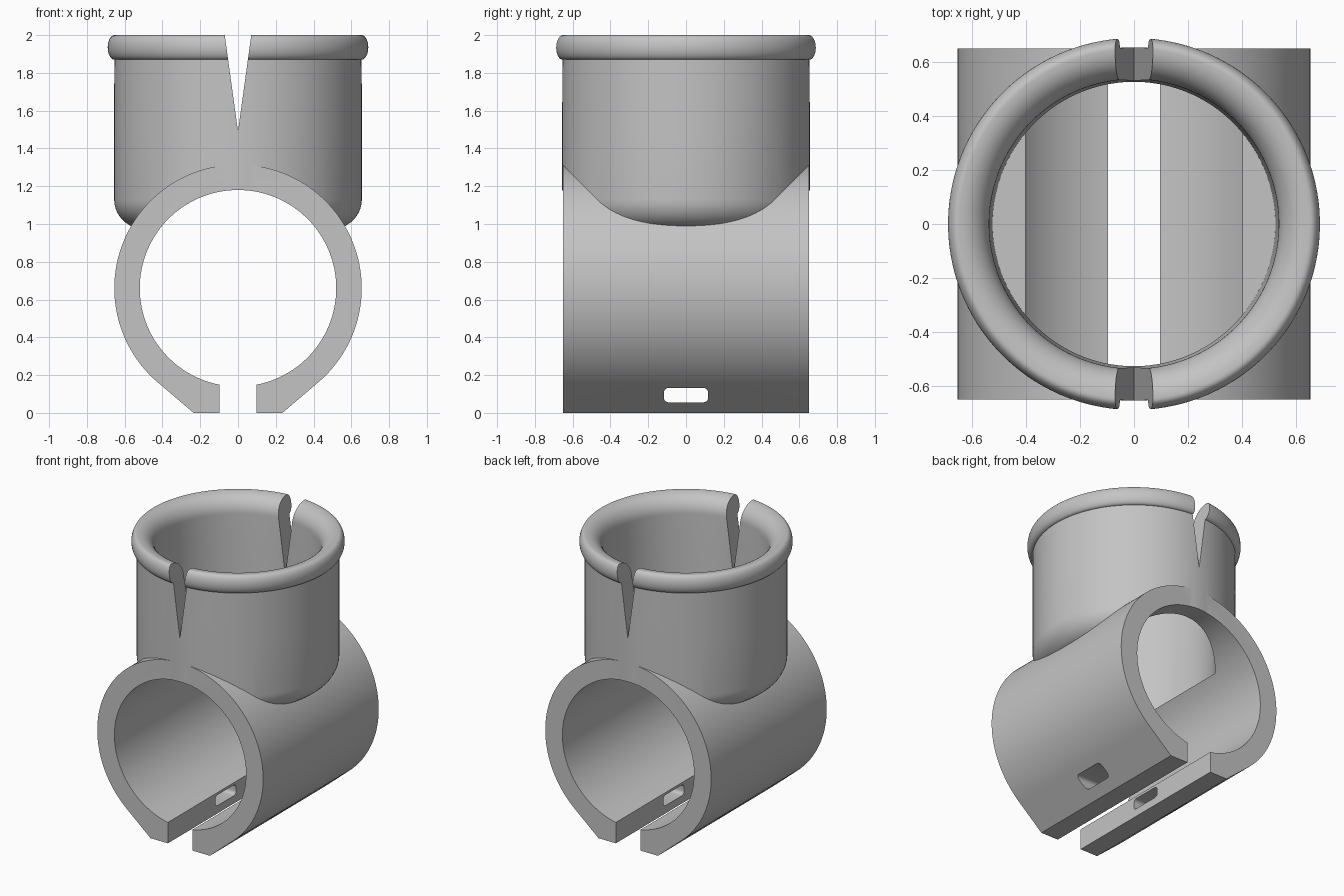
import bpy
import bmesh
from math import sin, cos, pi, radians, sqrt, atan2, acos

old = bpy.data.objects.get("Cube")
if old:
    bpy.data.objects.remove(old, do_unlink=True)

grey = bpy.data.materials.new("plain grey")
grey.use_nodes = True
COLOUR = (0.55, 0.55, 0.55, 1)
grey.diffuse_color = COLOUR
grey.node_tree.nodes["Principled BSDF"].inputs["Base Color"].default_value = COLOUR

SEG = 128
BORE_Z, OUTER, BORE, HALF = 0.66, 0.655, 0.52, 0.652


def loft(name, rings):
    """Solid from a stack of equal vertex rings, capped at both ends."""
    bm = bmesh.new()
    rows = [[bm.verts.new(p) for p in ring] for ring in rings]
    n = len(rows[0])
    for low, high in zip(rows, rows[1:]):
        for i in range(n):
            j = (i + 1) % n
            bm.faces.new((low[i], low[j], high[j], high[i]))
    bm.faces.new(rows[0][::-1])
    bm.faces.new(rows[-1])
    bmesh.ops.recalc_face_normals(bm, faces=bm.faces)
    mesh = bpy.data.meshes.new(name)
    bm.to_mesh(mesh)
    bm.free()
    mesh.materials.append(grey)
    obj = bpy.data.objects.new(name, mesh)
    bpy.context.collection.objects.link(obj)
    return obj


def revolve(name, profile):
    turns = [2 * pi * (i + 0.5) / SEG for i in range(SEG)]
    return loft(name, [[(r * cos(a), r * sin(a), z) for a in turns] for r, z in profile])


def prism_y(name, outline, half):
    return loft(name, [[(x, y, z) for x, z in outline] for y in (-half, half)])


def prism_x(name, outline, half):
    return loft(name, [[(x, y, z) for y, z in outline] for x in (-half, half)])


def arc(cx, cz, rx, rz, start, end, steps):
    angles = [radians(start + (end - start) * i / steps) for i in range(steps + 1)]
    return [(cx + rx * cos(a), cz + rz * sin(a)) for a in angles]


def combine(target, tool, operation):
    mod = target.modifiers.new(operation.title(), 'BOOLEAN')
    mod.operation = operation
    mod.solver = 'EXACT'
    mod.object = tool
    bpy.context.view_layer.objects.active = target
    bpy.ops.object.modifier_apply(modifier=mod.name)
    bpy.data.objects.remove(tool, do_unlink=True)


# Clamp: round tube whose sides run tangentially into two flat feet
FOOT = 0.235
tangent = atan2(-BORE_Z, FOOT) + acos(OUTER / sqrt(FOOT ** 2 + BORE_Z ** 2))
t = tangent * 180 / pi
outline = arc(0, BORE_Z, OUTER, OUTER, t, 180 - t, SEG) + [(-FOOT, 0), (FOOT, 0)]
body = prism_y("clamp_with_cup", outline, HALF)

# Cup: rounded base, straight wall, rolled rim bead
cup = revolve("cup", arc(0.5, 1.13, 0.156, 0.155, -90, 0, 10)
              + [(0.656, 1.5)]
              + arc(0.655, 1.935, 0.035, 0.065, -90, 90, 16))
combine(body, cup, 'UNION')

# Cup interior with flat floor and flared mouth
hollow = revolve("cup_hollow", [(0.525, 0.99)]
                 + arc(0.65, 1.88, 0.113, 0.12, 180, 90, 12) + [(0.65, 2.1)])
combine(body, hollow, 'DIFFERENCE')

# Clamp bore and the gap between the feet
bore = prism_y("bore", arc(0, BORE_Z, BORE, BORE, 0, 360 - 360 / SEG, SEG - 1), 1)
combine(body, bore, 'DIFFERENCE')
GAP = 0.097
gap = prism_y("gap", [(-GAP, -0.1), (GAP, -0.1), (GAP, 0.4), (-GAP, 0.4)], 1)
combine(body, gap, 'DIFFERENCE')

# Strap slot with rounded corners through both feet
slot_outline = []
for k, (sy, sz) in enumerate([(1, 1), (-1, 1), (-1, -1), (1, -1)]):
    slot_outline += arc(sy * 0.092, 0.094 + sz * 0.013, 0.025, 0.025, 90 * k, 90 * k + 90, 5)
combine(body, prism_x("strap_slot", slot_outline, 1), 'DIFFERENCE')

# V notches in the front and back of the rim
notch = prism_y("rim_notch", [(0, 1.49), (0.084, 2.1), (-0.084, 2.1)], 1)
combine(body, notch, 'DIFFERENCE')

# Smooth curved surfaces, sharp edges kept
bpy.ops.object.select_all(action='DESELECT')
body.select_set(True)
bpy.context.view_layer.objects.active = body
bpy.ops.object.shade_smooth_by_angle(angle=radians(25))
